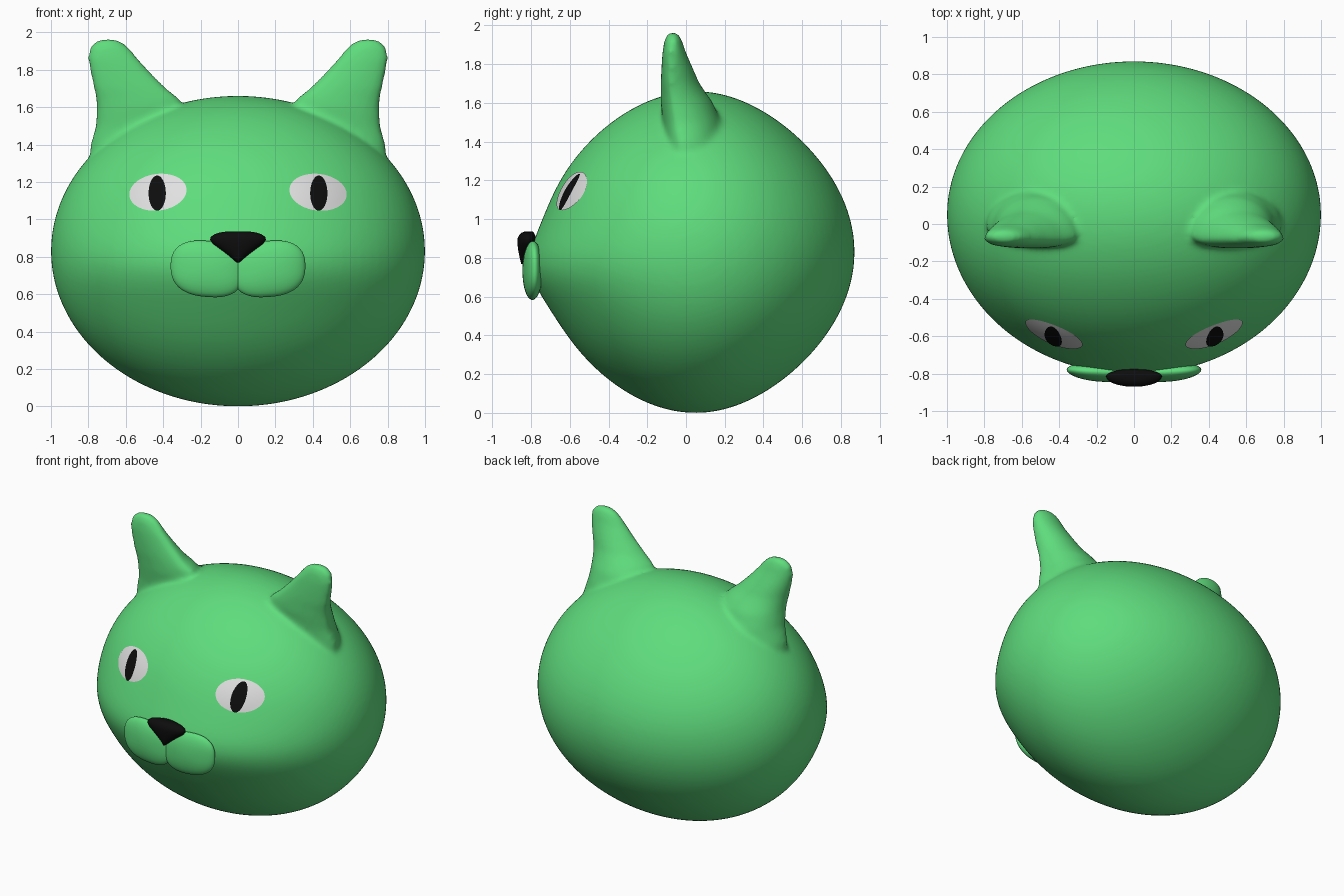
import bpy, bmesh, math

if "Cube" in bpy.data.objects:
    bpy.data.objects.remove(bpy.data.objects["Cube"])


def material(name, rgb):
    m = bpy.data.materials.new(name)
    m.diffuse_color = (*rgb, 1)
    m.use_nodes = True
    m.node_tree.nodes["Principled BSDF"].inputs["Base Color"].default_value = m.diffuse_color
    return m


GREEN = material("green fur", (0.114, 0.716, 0.205))
WHITE = material("eye white", (0.75, 0.75, 0.75))
BLACK = material("black", (0.004, 0.004, 0.004))


def finish(bm, name, mat):
    bmesh.ops.recalc_face_normals(bm, faces=bm.faces)
    for f in bm.faces:
        f.smooth = True
    me = bpy.data.meshes.new(name)
    bm.to_mesh(me)
    bm.free()
    ob = bpy.data.objects.new(name, me)
    bpy.context.collection.objects.link(ob)
    me.materials.append(mat)
    return ob


def loft(bm, rows, n=48, side=1):
    """Stack of horizontal ovals: (z, x min, x max, y front, y middle, y back)."""
    rings = []
    for z, x0, x1, yf, yc, yb in rows:
        ring = []
        for i in range(n):
            a = 2 * math.pi * i / n
            s = math.sin(a)
            x = (x0 + x1) / 2 + (x1 - x0) / 2 * math.cos(a)
            y = yc + s * ((yb - yc) if s > 0 else (yc - yf))
            ring.append(bm.verts.new((side * x, y, z)))
        rings.append(ring)
    for a, b in zip(rings, rings[1:]):
        for i in range(n):
            j = (i + 1) % n
            bm.faces.new((a[i], a[j], b[j], b[i]))
    bm.faces.new(rings[0])
    bm.faces.new(rings[-1])


# Head shape: oval body with a soft muzzle bulge at the front
R, YC = 0.83, 0.05


def width(z):
    return math.sqrt(max(0, 1 - ((z - R) / R) ** 2))


def front(z):
    t = (z - R) / R
    return width(z) * (0.80 - 0.10 * t * t + 0.06 * math.exp(-((z - 0.75) / 0.2) ** 2))


def back(z):
    t = (z - R) / R
    return width(z) * (0.82 - 0.13 * t * t)


def face_y(x, z):
    return YC - front(z) * math.sqrt(max(0, 1 - (x / width(z)) ** 2))


# Head and ears, merged into one smooth skin
bm = bmesh.new()
rows = []
for i in range(65):
    z = R - R * math.cos(math.pi * (0.004 + 0.992 * i / 64))
    rows.append((z, -width(z), width(z), YC - front(z), YC, YC + back(z)))
loft(bm, rows, 96)
ear = [(1.25, .32, .80, -.09, 0, .20), (1.40, .29, .788, -.11, -.02, .19),
       (1.50, .28, .760, -.12, -.04, .18), (1.60, .29, .755, -.13, -.06, .14),
       (1.65, .32, .760, -.13, -.07, .105), (1.70, .385, .770, -.13, -.08, .07),
       (1.78, .465, .788, -.127, -.08, .035), (1.86, .535, .803, -.122, -.08, 0),
       (1.92, .585, .795, -.112, -.07, -.02), (1.95, .62, .765, -.10, -.065, -.035),
       (1.965, .67, .725, -.085, -.065, -.05)]
for side in (1, -1):
    loft(bm, ear, 40, side)
head = finish(bm, "head_with_ears", GREEN)
rm = head.modifiers.new("merge", "REMESH")
rm.mode = "VOXEL"
rm.voxel_size = 0.016
rm.use_smooth_shade = True
sm = head.modifiers.new("soften", "SMOOTH")
sm.factor = 0.5
sm.iterations = 10


# Eyes and pupils: thin domed plates following the face
def face_plate(name, mat, cx, cz, rx, rz, tilt, lift, side):
    bm = bmesh.new()
    n, k = 48, 8

    def point(r, a):
        u, v = rx * r * math.cos(a), rz * r * math.sin(a)
        x = cx + u * math.cos(tilt) - v * math.sin(tilt)
        z = cz + u * math.sin(tilt) + v * math.cos(tilt)
        e = ((x - .43) / .155) ** 2 + ((z - 1.145) / .10) ** 2
        y = face_y(x, z) - lift - 0.006 * max(0, 1 - e)
        return bm.verts.new((side * x, y, z))

    rings = [[point(r / k, 2 * math.pi * i / n) for i in range(n)] for r in range(1, k + 1)]
    mid = point(0, 0)
    for i in range(n):
        j = (i + 1) % n
        bm.faces.new((mid, rings[0][i], rings[0][j]))
        for a, b in zip(rings, rings[1:]):
            bm.faces.new((a[i], b[i], b[j], a[j]))
    bm.normal_update()
    if sum(f.normal.y for f in bm.faces) > 0:
        bmesh.ops.reverse_faces(bm, faces=bm.faces)
    for f in bm.faces:
        f.smooth = True
    me = bpy.data.meshes.new(name)
    bm.to_mesh(me)
    bm.free()
    me.materials.append(mat)
    bpy.context.collection.objects.link(bpy.data.objects.new(name, me))


for side, tag in ((1, "right"), (-1, "left")):
    face_plate("eye_" + tag, WHITE, .428, 1.145, .154, .098, -0.13, 0.005, side)
    face_plate("pupil_" + tag, BLACK, .432, 1.14, .046, .094, 0, 0.010, side)

# Muzzle: two squarish rounded lobes meeting in the middle
for side, tag in ((1, "right"), (-1, "left")):
    bm = bmesh.new()
    bmesh.ops.create_uvsphere(bm, u_segments=48, v_segments=24, radius=1)
    for v in bm.verts:
        x, y, z = v.co
        p = math.hypot(x, z)
        q = (abs(x) ** 2.5 + abs(z) ** 2.5) ** 0.4
        s = p / q if q > 1e-6 else 1
        x, z = x * s, z * s
        px = .165 + .195 * x
        v.co = (side * px, -.795 + .052 * y + .12 * px * px,
                .735 + .15 * z + .015 * x)
    finish(bm, "muzzle_" + tag, GREEN)

# Nose: rounded triangle
bm = bmesh.new()
nose = [(.768, .006, -.85, -.80), (.80, .045, -.858, -.79), (.84, .097, -.866, -.78),
        (.87, .135, -.870, -.775), (.89, .149, -.870, -.775), (.905, .147, -.868, -.775),
        (.92, .126, -.860, -.78), (.93, .095, -.848, -.785), (.935, .06, -.835, -.79)]
loft(bm, [(z, -w, w, f, -.815, b) for z, w, f, b in nose], 40)
finish(bm, "nose", BLACK)
